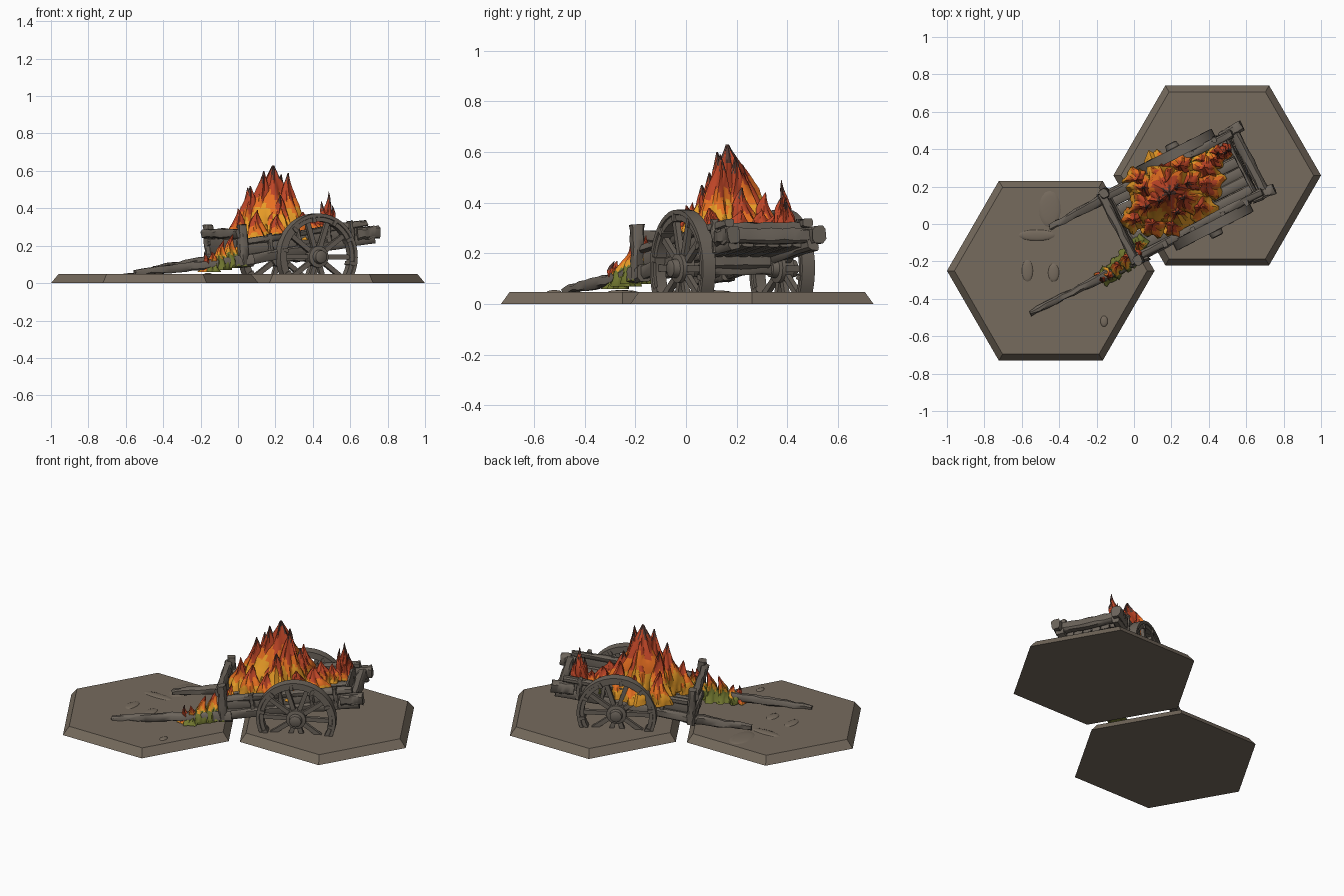
import bpy, bmesh, math, random
from mathutils import Matrix, Vector

random.seed(4)
if "Cube" in bpy.data.objects:
    bpy.data.objects.remove(bpy.data.objects["Cube"], do_unlink=True)


def material(name, r, g, b):
    m = bpy.data.materials.new(name)
    m.use_nodes = True
    m.diffuse_color = (r, g, b, 1)
    m.node_tree.nodes["Principled BSDF"].inputs["Base Color"].default_value = (r, g, b, 1)
    return m


ground = material("ground brown", 0.18, 0.145, 0.11)
wood = material("charred wood grey", 0.15, 0.128, 0.105)
fire_mats = [material("olive green", 0.17, 0.19, 0.03),
             material("amber", 0.80, 0.33, 0.02),
             material("orange", 0.80, 0.16, 0.015),
             material("red", 0.52, 0.06, 0.02),
             material("soot brown", 0.10, 0.045, 0.035)]

# Cart frame: x runs to the tail, y across, pitched down to the shafts
CART = (Matrix.Translation((0.315, 0.18, 0.19)) @ Matrix.Rotation(math.radians(27), 4, 'Z')
        @ Matrix.Rotation(math.radians(-8), 4, 'Y'))


def finish(name, bm, mats, angle=40):
    bmesh.ops.recalc_face_normals(bm, faces=bm.faces)
    me = bpy.data.meshes.new(name)
    bm.to_mesh(me)
    bm.free()
    for m in mats:
        me.materials.append(m)
    ob = bpy.data.objects.new(name, me)
    bpy.context.collection.objects.link(ob)
    if angle:
        bpy.ops.object.select_all(action='DESELECT')
        ob.select_set(True)
        bpy.context.view_layer.objects.active = ob
        bpy.ops.object.shade_smooth_by_angle(angle=math.radians(angle))
    return ob


def skin(bm, rings, caps=True, loop=False):
    """Join rings of points with quads."""
    vs = [[bm.verts.new(p) for p in ring] for ring in rings]
    pairs = list(zip(vs, vs[1:])) + ([(vs[-1], vs[0])] if loop else [])
    for a, b in pairs:
        for i in range(len(a)):
            j = (i + 1) % len(a)
            bm.faces.new((a[i], a[j], b[j], b[i]))
    if caps and not loop:
        bm.faces.new(vs[0])
        bm.faces.new(vs[-1])


def beam(name, a, b, w, h, taper=1.0, rough=0.004, steps=8):
    """Weathered timber from a to b in the cart frame."""
    a, b = Vector(a), Vector(b)
    d = (b - a).normalized()
    up = Vector((1, 0, 0)) if abs(d.z) > 0.8 else Vector((0, 0, 1))
    side = d.cross(up).normalized()
    up = side.cross(d)
    rings = []
    for k in range(steps + 1):
        t = k / steps
        s = 1 + (taper - 1) * t
        c = a.lerp(b, t)
        ring = []
        for x, z in ((-1, -.6), (-.6, -1), (.6, -1), (1, -.6), (1, .6), (.6, 1), (-.6, 1), (-1, .6)):
            j = Vector([random.uniform(-rough, rough) for _ in range(3)])
            ring.append(CART @ (c + side * x * w * s / 2 + up * z * h * s / 2 + j))
        rings.append(ring)
    bm = bmesh.new()
    skin(bm, rings)
    return finish(name, bm, [wood])


def turned(bm, mat, profile, n, loop=False):
    """Turn (radius, offset) points around the local y axis."""
    rings = [[mat @ Vector((r * math.cos(i * math.tau / n), y, r * math.sin(i * math.tau / n)))
              for i in range(n)] for r, y in profile]
    skin(bm, rings, loop=loop)


# Hexagonal ground tiles with sloping edges
def tile(name, cx, cy):
    bm = bmesh.new()
    skin(bm, [[(cx + r * math.cos(i * math.pi / 3), cy + r * math.sin(i * math.pi / 3), z)
               for i in range(6)] for r, z in ((0.555, 0), (0.515, 0.048))])
    finish(name, bm, [ground], 0)


tile("front_tile", -0.445, -0.25)
tile("rear_tile", 0.445, 0.26)

# Low mud ridges on the front tile
for i, (x, y, sx, sy) in enumerate(((-.52, -.06, .10, .03), (-.45, .08, .06, .10),
                                    (-.57, -.25, .03, .06), (-.43, -.26, .03, .05), (-.16, -.52, .02, .03))):
    bm = bmesh.new()
    bmesh.ops.create_uvsphere(bm, u_segments=16, v_segments=8, radius=1)
    bm.transform(Matrix.Translation((x, y, 0.047)) @ Matrix.Diagonal((sx, sy, 0.008, 1)))
    finish("mud_ridge_%d" % (i + 1), bm, [ground])


# Spoked wheels, sunk into the ground
def wheel(name, side):
    mat = CART @ Matrix.Translation((0, side * 0.22, -0.05))
    bm = bmesh.new()
    turned(bm, mat, ((.19, -.022), (.212, -.022), (.214, -.028), (.232, -.028),
                     (.232, .028), (.214, .028), (.212, .022), (.19, .022)), 40, True)
    turned(bm, mat, ((.025, -.06), (.034, -.055), (.038, -.03), (.058, -.026),
                     (.058, .026), (.038, .03), (.034, .055), (.025, .06)), 20)
    for i in range(10):
        ang = i * math.tau / 10 + 0.15
        spoke = mat @ Matrix.Rotation(ang, 4, 'Y') @ Matrix.Translation((0.125, 0, 0))
        bmesh.ops.create_cube(bm, size=1, matrix=spoke @ Matrix.Diagonal((.15, .022, .026, 1)))
    # raised joint blocks around the rim
    for i in range(10):
        block = mat @ Matrix.Rotation((i + .5) * math.tau / 10, 4, 'Y') @ Matrix.Translation((.203, 0, 0))
        bmesh.ops.create_cube(bm, size=1, matrix=block @ Matrix.Diagonal((.034, .06, .02, 1)))
    bmesh.ops.bisect_plane(bm, geom=bm.verts[:] + bm.edges[:] + bm.faces[:],
                           plane_co=(0, 0, .03), plane_no=(0, 0, 1), clear_inner=True)
    finish(name, bm, [wood])


wheel("left_wheel", 1)
wheel("right_wheel", -1)

# Cart bed
beam("axle", (0, -.24, -.05), (0, .24, -.05), .05, .05)
beam("axle_block", (0, -.15, -.025), (0, .15, -.025), .08, .06)
for i in range(6):
    v = -.14 + i * .056
    beam("floor_plank_%d" % (i + 1), (-.42, v, 0), (.31, v, .005), .052, .025, rough=.002)
for side, word in ((1, "left"), (-1, "right")):
    y = side * .175
    beam(word + "_bed_beam", (-.46, y * 1.08, -.01), (.37, y, .0), .045, .055)
    beam(word + "_side_board", (-.40, y, .04), (.30, y, .045), .02, .06, rough=.003)
    beam(word + "_top_rail", (-.44, y * 1.04, .085), (.34, y, .085), .04, .032)
    for k, u in enumerate((-.25, -.08, .1, .24)):
        beam("%s_stake_%d" % (word, k + 1), (u, y * 1.08, -.02), (u, y * 1.08, .11), .03, .025)
    beam(word + "_front_post", (-.43, side * .2, -.04), (-.41, side * .2, .18), .05, .045)
    beam(word + "_tail_beam_end", (.27, y * 1.05, .035), (.40, y * 1.08, .03), .055, .065)
beam("front_top_beam", (-.43, -.21, .135), (-.43, .21, .135), .045, .05)
beam("front_sill", (-.43, -.21, .0), (-.43, .21, .0), .05, .05)
beam("front_board", (-.42, -.18, .06), (-.42, .18, .06), .02, .09)
beam("tail_beam", (.345, -.21, .03), (.345, .2, .03), .05, .06)
beam("tail_board", (.30, -.17, .055), (.30, .17, .055), .02, .07)

# Pulling shafts, the left one broken short
beam("right_shaft", (-.38, -.195, -.015), (-1.08, -.19, .015), .062, .062, .45, .005, 14)
beam("left_shaft", (-.38, .18, -.015), (-.78, .17, -.005), .06, .06, .5, .005, 10)


# Flames: ridged spires banded by height
def flame(bm, x, y, z0, z1, r, bands, lobes=5, lean=(0, 0)):
    rows, n = 16, 28
    p = random.uniform(0, 6)
    start = len(bm.faces)
    rings = []
    for k in range(rows + 1):
        t = k / rows
        rad = r * (0.93 * (1 - t) ** 1.15 + 0.05 * math.sin(t * math.pi) + .025)
        cx = x + lean[0] * t + .008 * math.sin(6 * t + p)
        cy = y + lean[1] * t + .008 * math.cos(7 * t + p)
        ring = []
        for i in range(n):
            a = i * math.tau / n
            q = rad * (1 + .17 * math.sin(lobes * a + p + 2 * t) + .08 * math.sin(9 * a - 7 * t + p))
            q *= 1 + random.uniform(-.03, .03)
            ring.append((cx + q * math.cos(a), cy + q * math.sin(a),
                         z0 + (z1 - z0) * t + (.03 * math.sin(3 * a + p) * t * (1 - t))))
        rings.append(ring)
    skin(bm, rings)
    bm.faces.ensure_lookup_table()
    for f in bm.faces[start:]:
        c = f.calc_center_median()
        t = (c.z - z0) / (z1 - z0)
        t += .07 * math.sin(5 * math.atan2(c.y - y, c.x - x) + p)
        f.material_index = sum(t > b for b in bands)


HOT = (-1, .42, .62, .88)
SPIRE = (-1, .4, .55, .88)
LOW = (-1, .3, .55, 2)
GREEN = (.42, .58, .72, 2)
RED = (-1, .02, .15, .75)


def fire(name, flames):
    bm = bmesh.new()
    for f in flames:
        flame(bm, *f)
    finish(name, bm, fire_mats, 50)


fire("main_fire", (
    (.18, .17, .22, .63, .21, HOT, 6), (.13, .13, .24, .60, .11, SPIRE), (.23, .19, .24, .58, .11, SPIRE),
    (.27, .13, .24, .59, .10, SPIRE), (.16, .23, .24, .55, .12, SPIRE), (.06, .10, .23, .52, .10, SPIRE),
    (.06, .19, .23, .51, .09, SPIRE), (.22, .07, .23, .47, .10, SPIRE), (.29, .22, .23, .46, .10, SPIRE),
    (.00, .03, .21, .40, .07, LOW), (.02, .24, .21, .41, .07, LOW), (.10, .00, .21, .39, .08, LOW),
    (.21, -.01, .22, .37, .07, LOW), (.34, .10, .23, .38, .10, LOW), (.39, .21, .23, .37, .10, LOW),
    (.25, .31, .23, .44, .08, LOW), (.15, .31, .22, .38, .08, LOW), (.38, .30, .24, .37, .09, LOW)))
fire("tail_fire", (
    (.47, .385, .26, .49, .045, RED, 4, (.01, 0)), (.455, .375, .26, .44, .04, RED),
    (.50, .40, .26, .42, .04, RED), (.43, .34, .25, .35, .06, LOW), (.36, .35, .24, .32, .06, GREEN)))
fire("shaft_fire", (
    (.0, -.17, .09, .27, .055, GREEN, 4, (.03, .02)), (-.05, -.20, .08, .26, .06, GREEN, 4, (.02, .02)),
    (-.10, -.24, .07, .23, .055, GREEN, 4, (.02, .02)), (-.14, -.27, .06, .17, .05, GREEN),
    (-.18, -.29, .06, .17, .03, RED, 4, (.01, 0)), (.03, -.11, .15, .29, .045, GREEN)))
